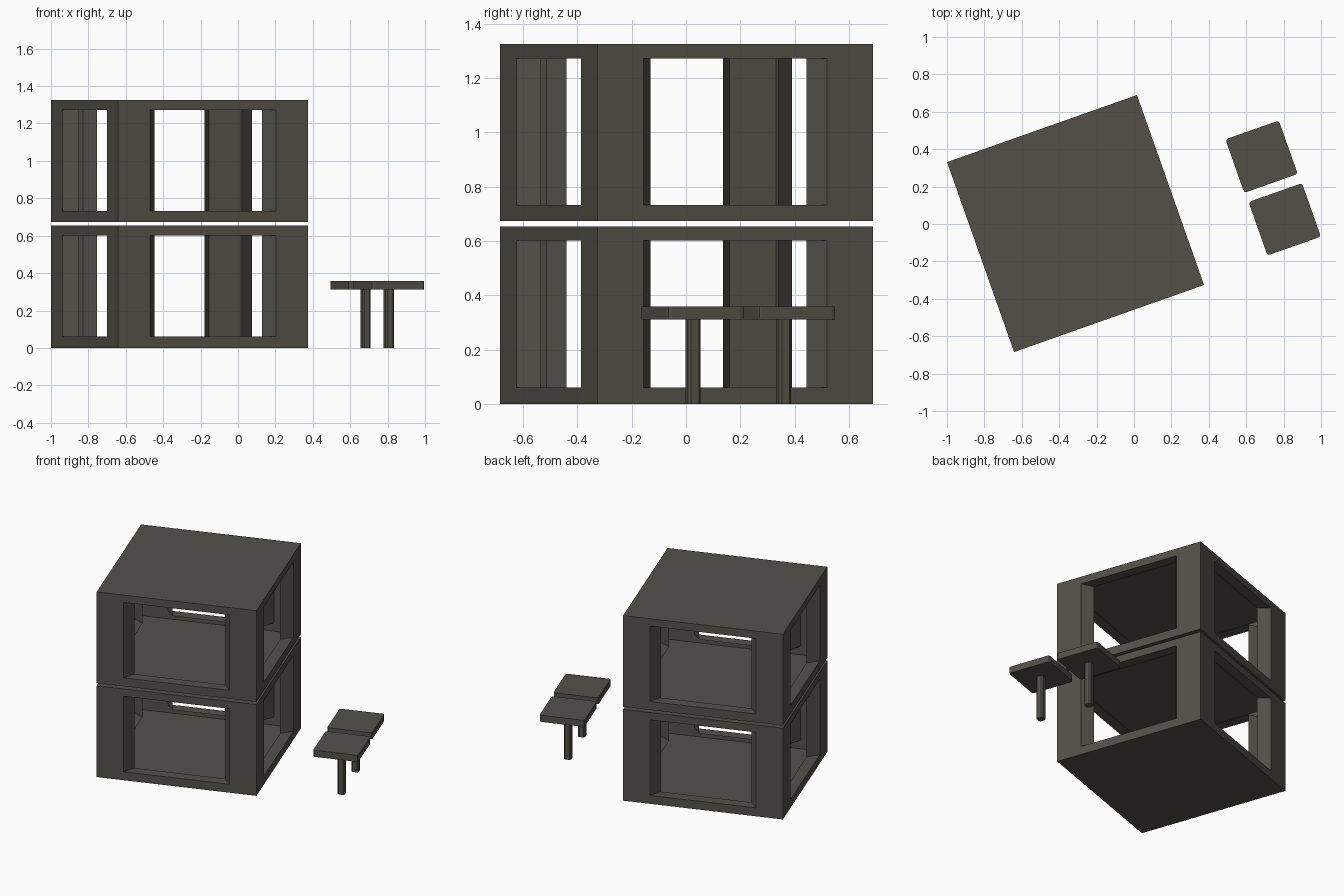
import bpy, bmesh, math
from mathutils import Matrix, Vector

if "Cube" in bpy.data.objects:
    bpy.data.objects.remove(bpy.data.objects["Cube"])

TURN = math.radians(19.45)   # whole set is turned on the floor
HALF = 0.5385                # half width of a cube

mat = bpy.data.materials.new("dark_grey_brown")
mat.diffuse_color = (0.088, 0.081, 0.066, 1.0)
mat.use_nodes = True
mat.node_tree.nodes["Principled BSDF"].inputs["Base Color"].default_value = mat.diffuse_color


def finish(name, bm, x, y, z):
    mesh = bpy.data.meshes.new(name)
    bm.to_mesh(mesh)
    bm.free()
    mesh.materials.append(mat)
    ob = bpy.data.objects.new(name, mesh)
    ob.location = (x, y, z)
    ob.rotation_euler = (0, 0, TURN)
    bpy.context.collection.objects.link(ob)
    return ob


def rect(half, low, high, depth):
    return [(-half, depth, low), (half, depth, low), (half, depth, high), (-half, depth, high)]


# Open cube shell: each side has a window with a splayed lip going inward
def open_cube(name, z, height):
    bm = bmesh.new()
    low, high = 0.06, height - 0.053
    for k in range(4):
        spin = Matrix.Rotation(k * math.pi / 2, 3, 'Z')
        rings = [[bm.verts.new(spin @ Vector(p)) for p in ring] for ring in (
            rect(HALF, 0, height, -HALF),
            rect(0.358, low, high, -HALF),
            rect(0.305, low, high, -HALF + 0.075))]
        for a, b in zip(rings, rings[1:]):
            for i in range(4):
                j = (i + 1) % 4
                bm.faces.new((a[i], a[j], b[j], b[i]))
    # roof and floor
    corners = [(-HALF, -HALF), (HALF, -HALF), (HALF, HALF), (-HALF, HALF)]
    bm.faces.new([bm.verts.new((x, y, height)) for x, y in corners])
    bm.faces.new([bm.verts.new((x, y, 0)) for x, y in reversed(corners)])
    bmesh.ops.remove_doubles(bm, verts=bm.verts, dist=0.0005)
    finish(name, bm, -0.3125, 0.0025, z)


# Square block with its upright edges rounded
def block(name, x, y, z, side, height, radius, segments):
    bm = bmesh.new()
    bmesh.ops.create_cube(bm, size=1)
    bmesh.ops.scale(bm, vec=(side, side, height), verts=bm.verts)
    bmesh.ops.translate(bm, vec=(0, 0, height / 2), verts=bm.verts)
    upright = [e for e in bm.edges if abs(e.verts[0].co.z - e.verts[1].co.z) > height / 2]
    bmesh.ops.bevel(bm, geom=upright, offset=radius, segments=segments,
                    profile=0.5, affect='EDGES')
    finish(name, bm, x, y, z)


open_cube("lower_cube", 0.0, 0.654)
open_cube("upper_cube", 0.673, 0.653)

# Two stools: square seat on a single post
for label, x, y in (("back", 0.682, 0.36), ("front", 0.806, 0.025)):
    block(label + "_stool_seat", x, y, 0.311, 0.303, 0.047, 0.014, 2)
    block(label + "_stool_post", x, y, 0.0, 0.048, 0.311, 0.009, 1)
